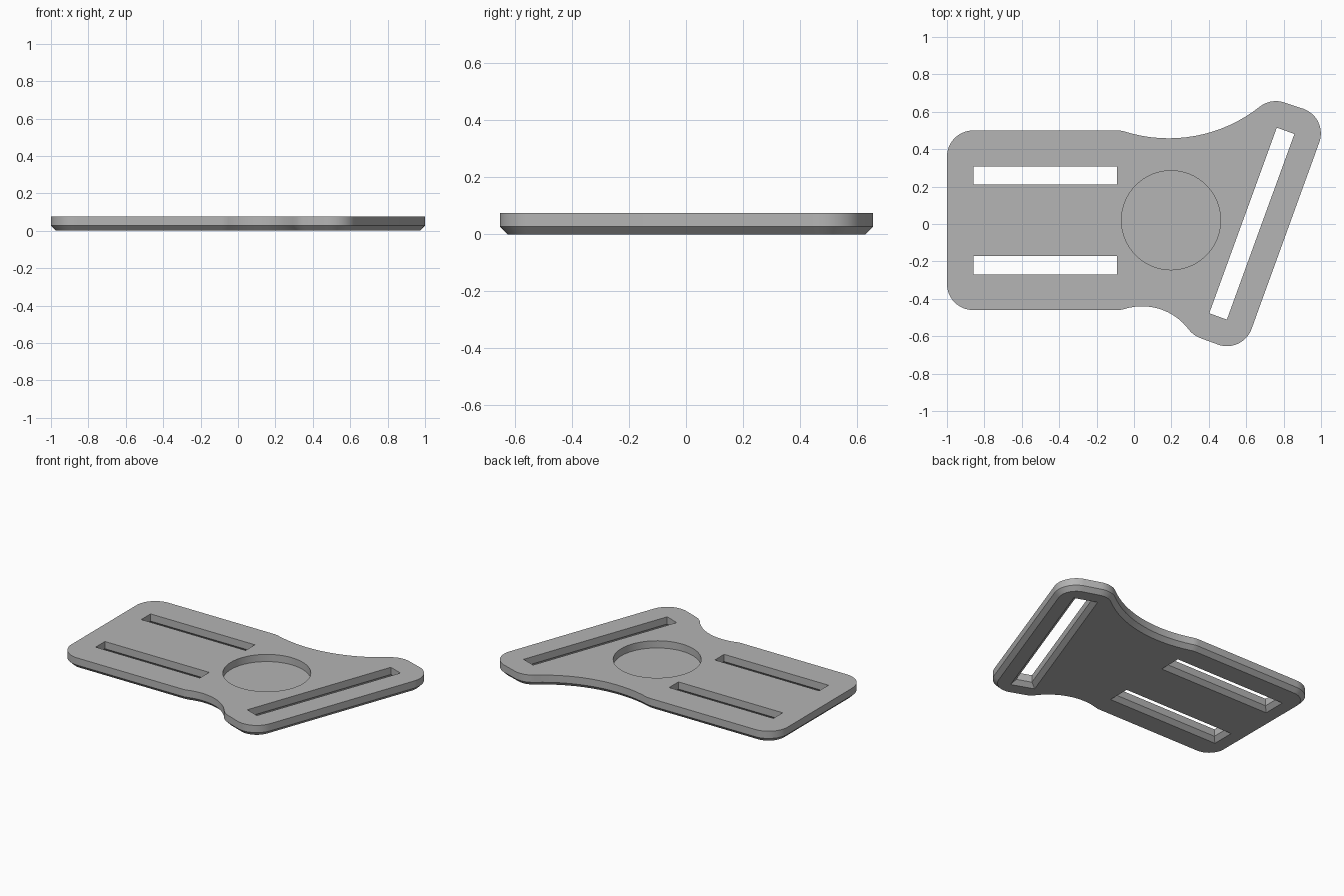
import bpy, bmesh, math
from mathutils import Vector, Matrix

if "Cube" in bpy.data.objects:
    bpy.data.objects.remove(bpy.data.objects["Cube"], do_unlink=True)

THICK = 0.075     # plate thickness
BEVEL = 0.027     # chamfer on the underside
R = 0.14          # radius of every outer corner

grey = bpy.data.materials.new("plastic grey")
grey.use_nodes = True
grey.diffuse_color = (0.46, 0.46, 0.46, 1)
grey.node_tree.nodes["Principled BSDF"].inputs["Base Color"].default_value = (0.46, 0.46, 0.46, 1)


def loft(name, rings):
    """Closed solid from stacked rings of matching 3D points, bottom to top."""
    bm = bmesh.new()
    loops = [[bm.verts.new(p) for p in ring] for ring in rings]
    n = len(loops[0])
    for low, high in zip(loops, loops[1:]):
        for i in range(n):
            j = (i + 1) % n
            bm.faces.new((low[i], low[j], high[j], high[i]))
    bm.faces.new(loops[0])
    bm.faces.new(loops[-1])
    bmesh.ops.recalc_face_normals(bm, faces=bm.faces)
    mesh = bpy.data.meshes.new(name)
    bm.to_mesh(mesh)
    bm.free()
    mesh.materials.append(grey)
    obj = bpy.data.objects.new(name, mesh)
    bpy.context.collection.objects.link(obj)
    return obj


def touching_centre(a, b, radius):
    """Centre of a hollow arc tangent to corner circles a and b, right of a->b reversed."""
    reach = radius + R
    half = (b - a) / 2
    side = Vector((-half.y, half.x)).normalized()
    return a + half + side * math.sqrt(reach ** 2 - half.length ** 2)


def heading(a, b):
    return math.degrees(math.atan2(b.y - a.y, b.x - a.x))


# Corner centres of the square end and of the slanted strap bar
square = [Vector(p) for p in ((-0.86, 0.36), (-0.09, 0.36), (-0.09, -0.32), (-0.86, -0.32))]
bar = [Vector(p) for p in ((0.759, 0.517), (0.859, 0.484), (0.497, -0.513), (0.404, -0.479))]
RA, RB = 0.786, 0.313
hollow_a = touching_centre(square[1], bar[0], RA)
hollow_b = touching_centre(bar[3], square[2], RB)


def outline(inset, z):
    r = R - inset
    arcs = [
        (square[0], r, 180, 90),
        (square[1], r, 90, heading(square[1], hollow_a)),
        (hollow_a, RA + inset, heading(hollow_a, square[1]), heading(hollow_a, bar[0])),
        (bar[0], r, heading(bar[0], hollow_a), 70),
        (bar[1], r, 70, -20),
        (bar[2], r, -20, -110),
        (bar[3], r, -110, heading(bar[3], hollow_b)),
        (hollow_b, RB + inset, heading(hollow_b, bar[3]), heading(hollow_b, square[2])),
        (square[2], r, heading(square[2], hollow_b), -90),
        (square[3], r, -90, -180),
    ]
    points = []
    for centre, radius, start, end in arcs:
        steps = 16
        # skip the end point where the next arc starts at the same place
        joined = centre in (hollow_a, hollow_b)
        first, last = (1, steps) if joined else (0, steps + 1)
        for i in range(first, last):
            a = math.radians(start + (end - start) * i / steps)
            points.append((centre.x + radius * math.cos(a), centre.y + radius * math.sin(a), z))
    return points


def slot_cutter(name, centre, length, width, angle):
    """Straight slot that flares out at the underside."""
    turn = Matrix.Rotation(math.radians(angle), 3, 'Z')
    rings = []
    for z in (-BEVEL, BEVEL, THICK * 2):
        grow = max(0, BEVEL - z)
        x, y = length / 2 + grow, width / 2 + grow
        rings.append([turn @ Vector((sx * x, sy * y, 0)) + Vector((*centre, z))
                      for sx, sy in ((-1, -1), (1, -1), (1, 1), (-1, 1))])
    return loft(name, rings)


# Plate with chamfered lower rim
plate = loft("strap_plate", [outline(BEVEL, 0), outline(0, BEVEL), outline(0, THICK)])

# Three strap slots and the round blind recess
cutters = [
    slot_cutter("upper_slot_cutter", (-0.475, 0.259), 0.767, 0.098, 0),
    slot_cutter("lower_slot_cutter", (-0.475, -0.221), 0.767, 0.098, 0),
    slot_cutter("slanted_slot_cutter", (0.63, 0.002), 1.056, 0.1, 70),
    loft("recess_cutter", [[(0.198 + 0.265 * math.cos(i * math.tau / 64),
                             0.02 + 0.265 * math.sin(i * math.tau / 64), z)
                            for i in range(64)] for z in (BEVEL, THICK * 2)]),
]

bpy.context.view_layer.objects.active = plate
plate.select_set(True)
for cutter in cutters:
    cutter.hide_render = True
    mod = plate.modifiers.new(cutter.name, 'BOOLEAN')
    mod.operation = 'DIFFERENCE'
    mod.solver = 'EXACT'
    mod.object = cutter
    bpy.ops.object.modifier_apply(modifier=mod.name)
    bpy.data.objects.remove(cutter, do_unlink=True)

bpy.ops.object.shade_smooth_by_angle(angle=math.radians(30))
